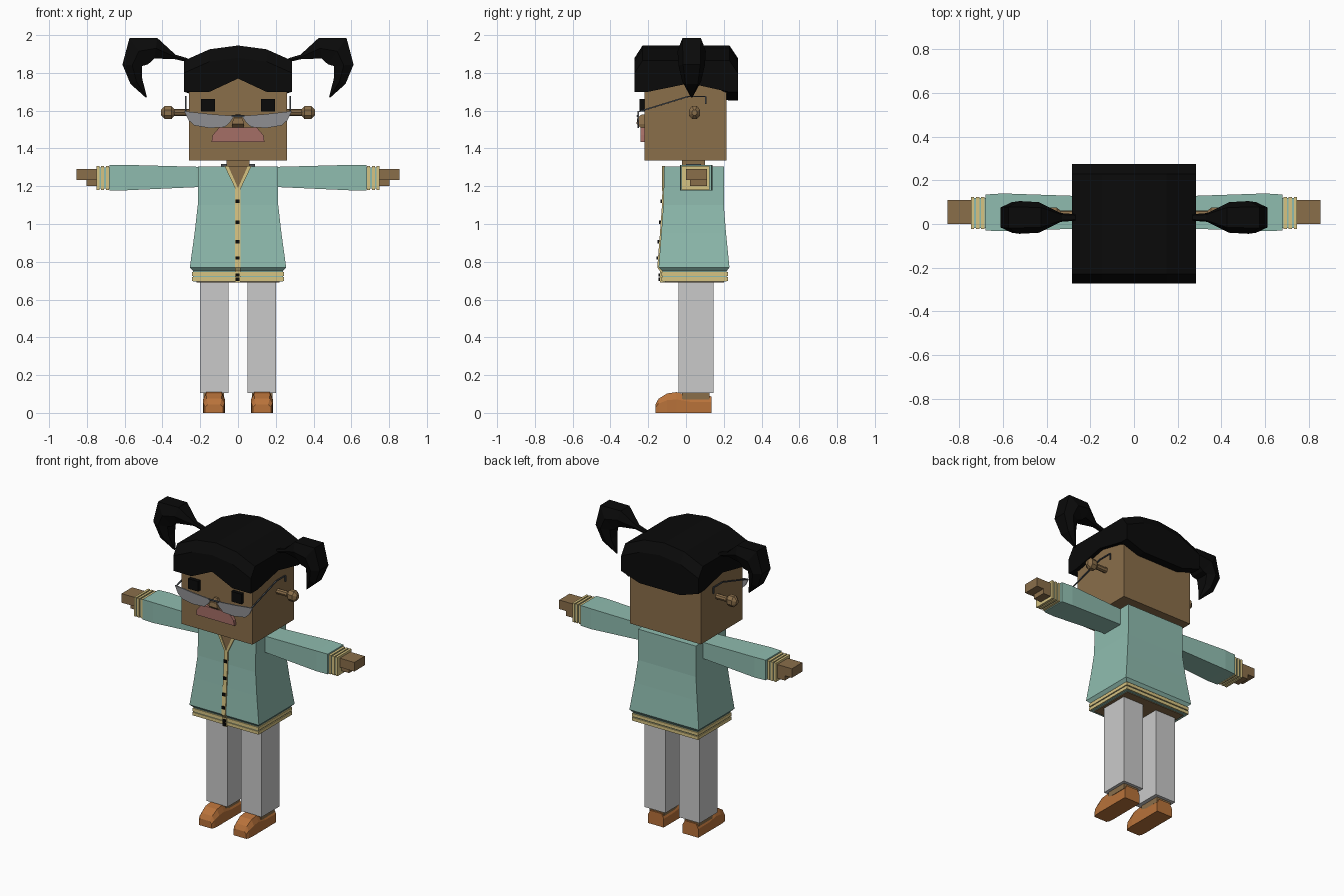
import bpy, bmesh, math
from mathutils import Vector

if "Cube" in bpy.data.objects:
    bpy.data.objects.remove(bpy.data.objects["Cube"])


def material(name, rgb):
    lin = [(c / 255 / 12.92) if c < 11 else ((c / 255 + 0.055) / 1.055) ** 2.4 for c in rgb]
    m = bpy.data.materials.new(name)
    m.use_nodes = True
    m.diffuse_color = (*lin, 1)
    m.node_tree.nodes["Principled BSDF"].inputs["Base Color"].default_value = (*lin, 1)
    return m


SKIN = material("brown skin", (138, 110, 74))
BLACK = material("black", (10, 10, 10))
TEAL = material("teal cloth", (143, 188, 175))
GOLD = material("pale gold trim", (214, 195, 130))
GREY = material("light grey cloth", (202, 202, 202))
LEATHER = material("tan leather", (184, 114, 58))
PINK = material("dusty pink", (165, 110, 102))
LENS = material("lens grey", (143, 143, 146))
METAL = material("dark metal", (78, 84, 90))


def loft(name, rings, mat):
    """Skin a list of equal-length point rings and cap both ends."""
    bm = bmesh.new()
    loops = [[bm.verts.new(p) for p in ring] for ring in rings]
    n = len(loops[0])
    for a, b in zip(loops, loops[1:]):
        for i in range(n):
            j = (i + 1) % n
            bm.faces.new((a[i], a[j], b[j], b[i]))
    bm.faces.new(loops[0])
    bm.faces.new(loops[-1])
    bmesh.ops.recalc_face_normals(bm, faces=bm.faces)
    mesh = bpy.data.meshes.new(name)
    bm.to_mesh(mesh)
    bm.free()
    mesh.materials.append(mat)
    ob = bpy.data.objects.new(name, mesh)
    bpy.context.collection.objects.link(ob)
    return ob


def rect_z(z, x0, x1, y0, y1):
    return [(x0, y0, z), (x1, y0, z), (x1, y1, z), (x0, y1, z)]


def rect_x(x, y0, y1, z0, z1):
    return [(x, y0, z0), (x, y1, z0), (x, y1, z1), (x, y0, z1)]


def box(name, x, y, z, mat):
    return loft(name, [rect_z(h, *x, *y) for h in z], mat)


def plate(name, outline, y0, y1, mat):
    """Extrude an x-z outline from y0 to y1."""
    return loft(name, [[(x, y, z) for x, z in outline] for y in (y0, y1)], mat)


def rod(name, a, b, r, mat, sides=6):
    a, b = Vector(a), Vector(b)
    u = (b - a).orthogonal().normalized()
    v = (b - a).normalized().cross(u)
    turn = [math.tau * i / sides for i in range(sides)]
    return loft(name, [[c + r * (u * math.cos(t) + v * math.sin(t)) for t in turn]
                       for c in (a, b)], mat)


# Head, neck and collar
box("head", (-.26, .26), (-.22, .215), (1.335, 1.8), SKIN)
box("neck", (-.06, .06), (-.02, .1), (1.25, 1.34), SKIN)
box("collar", (-.09, .09), (0, .08), (1.295, 1.318), METAL)

# Hair cap: cross-sections from side to side with a notched fringe
rings = []
for x, top, front, mid, back in ((.285, 1.865, 1.70, 1.745, 1.70), (.15, 1.925, 1.70, 1.745, 1.655),
                                 (0, 1.945, 1.77, 1.76, 1.655)):
    rings.append([(x, -.272, front), (x, -.272, top - .065), (x, -.23, top), (x, .23, top),
                  (x, .274, top - .065), (x, .274, back), (x, .222, back), (x, .02, mid),
                  (x, -.2, front)])
rings += [[(-x, y, z) for x, y, z in r] for r in reversed(rings[:-1])]
loft("hair_cap", rings, BLACK)

# Coat body with flared hem, and the banded hem ring
coat = ((1.305, .212, -.115, .2), (1.1, .213, -.12, .2), (.95, .23, -.131, .212),
        (.77, .255, -.145, .23), (.75, .237, -.125, .215), (.695, .237, -.125, .215))
loft("coat", [rect_z(z, -w, w, a, b) for z, w, a, b in coat], TEAL)
for i, z in enumerate((.698, .725)):
    box(f"hem_band_{i}", (-.243, .243), (-.131, .222), (z, z + .021), GOLD)
box("coat_underside", (-.22, .22), (-.11, .2), (.69, .697), SKIN)

# Front placket follows the slope of the coat
strip = ((1.19, -.118), (1.1, -.12), (.95, -.131), (.77, -.145), (.75, -.131), (.69, -.131))
loft("placket", [rect_z(z, -.016, .012, y - .007, y + .02) for z, y in strip], GOLD)
for i, (z, y) in enumerate(((1.12, -.12), (1.01, -.127), (.905, -.135), (.82, -.141),
                            (.73, -.131), (.707, -.131))):
    box(f"button_{i}", (-.012, .008), (y - .015, y), (z - .009, z + .009), BLACK)
plate("neck_opening", [(-.06, 1.308), (.06, 1.308), (0, 1.19)], -.121, -.11, SKIN)

# Small face details
plate("mouth", [(-.14, 1.435), (-.135, 1.47), (-.1, 1.51), (.1, 1.51), (.135, 1.47), (.14, 1.435)],
      -.24, -.21, PINK)
loft("nose", [rect_z(1.51, -.028, .028, -.24, -.21), rect_z(1.53, -.033, .033, -.262, -.21),
              rect_z(1.56, -.022, .022, -.258, -.21), rect_z(1.58, -.012, .012, -.235, -.21)], SKIN)
rod("glasses_bridge", (-.035, -.256, 1.572), (.035, -.256, 1.572), .006, METAL)

for s, side in ((1, "left"), (-1, "right")):
    # Eye, half-moon lens and temple arm
    box(f"{side}_eye", sorted((s * .122, s * .196)), (-.245, -.21), (1.595, 1.662), BLACK)
    half_moon = ((.02, 1.572), (.15, 1.582), (.285, 1.597), (.262, 1.55), (.232, 1.522),
                 (.15, 1.508), (.07, 1.513), (.04, 1.54))
    plate(f"{side}_lens", [(s * x, z) for x, z in half_moon], -.256, -.248, LENS)
    temple = [Vector((s * .276, y, z)) for y, z in
              ((-.25, 1.595), (.01, 1.675), (.105, 1.675), (.105, 1.635))]
    for i in range(3):
        rod(f"{side}_temple_{i}", temple[i], temple[i + 1], .005, METAL, 4)

    # Ear: a stalk ending in a faceted knob
    rod(f"{side}_ear_stalk", (s * .25, .045, 1.59), (s * .35, .045, 1.59), .018, SKIN, 8)
    turn = [math.tau * (i + .5) / 8 for i in range(8)]
    loft(f"{side}_ear_knob", [[(s * x, .045 + .85 * r * math.cos(t), 1.59 + r * math.sin(t))
                              for t in turn]
                             for x, r in ((.333, .016), (.353, .038), (.388, .038), (.408, .016))], SKIN)

    # Pigtail: six-sided tube swelling and curling down to a tip
    path = [Vector((s * x, .03, z)) for x, z in
            ((.27, 1.868), (.335, 1.885), (.435, 1.93), (.525, 1.915), (.56, 1.84), (.538, 1.755), (.485, 1.67))]
    size = ((.01, .015), (.012, .02), (.055, .07), (.085, .075), (.052, .07), (.034, .05), (.003, .004))
    rings = []
    for i, (c, (r, w)) in enumerate(zip(path, size)):
        d = (path[min(i + 1, 6)] - path[max(i - 1, 0)]).normalized()
        n = Vector((-d.z, 0, d.x)) * r
        y = Vector((0, w, 0))
        rings.append([c + n + y * .65, c + y, c - n + y * .65, c - n - y * .65, c - y, c + n - y * .65])
    loft(f"{side}_pigtail", rings, BLACK)

    # Sleeve, banded cuff and hand
    loft(f"{side}_sleeve", [rect_x(s * .18, -.015, .125, 1.195, 1.3),
                            rect_x(s * .22, -.02, .127, 1.195, 1.303),
                            rect_x(s * .6, -.033, .14, 1.178, 1.313),
                            rect_x(s * .68, -.03, .135, 1.178, 1.312)], TEAL)
    loft(f"{side}_cuff", [rect_x(s * x, -.018, .118, 1.187, 1.3) for x in (.67, .744)], TEAL)
    for i, x in enumerate((.684, .709, .732)):
        loft(f"{side}_cuff_band_{i}", [rect_x(s * v, -.024, .124, 1.181, 1.306)
                                      for v in (x, x + .016)], GOLD)
    loft(f"{side}_hand", [rect_x(s * x, 0, .11, 1.232, 1.292) for x in (.73, .855)], SKIN)
    loft(f"{side}_palm", [rect_x(s * x, .02, .11, 1.2, 1.24) for x in (.73, .803)], SKIN)

    # Neckline trim
    plate(f"{side}_neck_trim", [(s * .052, 1.308), (s * .072, 1.308), (s * .008, 1.175), (0, 1.19)],
          -.126, -.11, GOLD)

    # Leg, ankle and shoe
    box(f"{side}_leg", sorted((s * .05, s * .202)), (-.04, .145), (.105, .72), GREY)
    box(f"{side}_ankle", sorted((s * .075, s * .182)), (-.02, .125), (.07, .11), SKIN)
    shoe = ((.135, .088, .058), (.02, .09, .058), (-.05, .11, .058), (-.1, .103, .059),
            (-.145, .075, .055), (-.162, .045, .047))
    loft(f"{side}_shoe", [[(s * .127 + k * w, y, z) for k, z in
                          ((-1, 0), (1, 0), (1, h * .65), (.72, h), (-.72, h), (-1, h * .65))]
                         for y, h, w in shoe], LEATHER)
